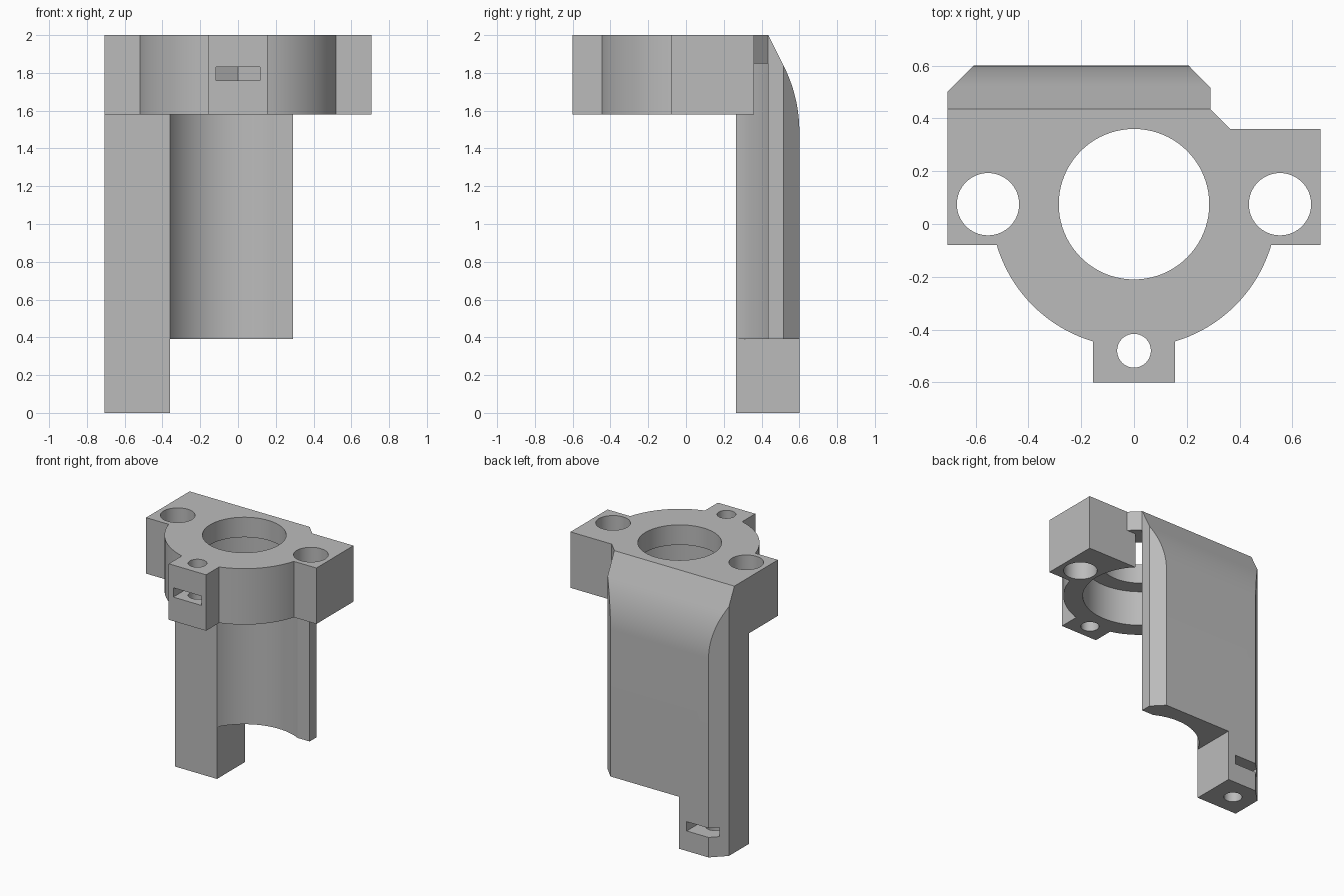
import bpy
import bmesh
from math import sin, cos, pi, radians, atan2, hypot

cube = bpy.data.objects.get("Cube")
if cube:
    bpy.data.objects.remove(cube, do_unlink=True)

TOP, HEAD_BASE, LEDGE, COLUMN_BASE = 2.0, 1.58, 1.85, 0.39
CY = 0.075            # main bore axis
BORE_R, CRADLE_R = 0.285, 0.407


def prism(name, points, low, high, axis="z"):
    """Extrude a closed 2D outline along z (points are x, y) or x (points are y, z)."""
    place = (lambda p, h: (p[0], p[1], h)) if axis == "z" else (lambda p, h: (h, p[0], p[1]))
    bm = bmesh.new()
    face = bm.faces.new([bm.verts.new(place(p, low)) for p in points])
    ext = bmesh.ops.extrude_face_region(bm, geom=[face])
    a, b = place((0, 0), low), place((0, 0), high)
    move = [q - p for p, q in zip(a, b)]
    bmesh.ops.translate(bm, vec=move, verts=[v for v in ext["geom"] if isinstance(v, bmesh.types.BMVert)])
    bmesh.ops.recalc_face_normals(bm, faces=bm.faces)
    mesh = bpy.data.meshes.new(name)
    bm.to_mesh(mesh)
    bm.free()
    obj = bpy.data.objects.new(name, mesh)
    bpy.context.collection.objects.link(obj)
    return obj


def arc(cx, cy, r, start, end, n):
    return [(cx + r * cos(start + (end - start) * i / n),
             cy + r * sin(start + (end - start) * i / n)) for i in range(n + 1)]


def circle(cx, cy, r, n=64):
    return arc(cx, cy, r, 0, 2 * pi, n)[:-1]


def rect(x0, x1, y0, y1):
    return [(x0, y0), (x1, y0), (x1, y1), (x0, y1)]


def nut_slot(cx, cy, side):
    """Slot open towards side (-1 front, 1 back) with a hexagonal inner end."""
    w, flat, tip = 0.117, 0.067, 0.134
    return [(cx - w, cy + side * 0.4), (cx + w, cy + side * 0.4), (cx + w, cy - side * flat),
            (cx, cy - side * tip), (cx - w, cy - side * flat)]


# Full-height outline: side lugs, round front, front tab, chamfered back
rim_r = hypot(0.52, 0.155)
a_lug, a_tab = atan2(-0.155, -0.52), atan2(-0.52, -0.155)
left_rim = arc(0, CY, rim_r, a_lug, a_tab, 20)
right_rim = [(-x, y) for x, y in reversed(left_rim)]
outline = ([(-0.707, -0.08)] + left_rim + [(-0.155, -0.6), (0.155, -0.6)] + right_rim +
           [(0.707, -0.08), (0.707, 0.36), (0.365, 0.36), (0.29, 0.435), (0.29, 0.515),
            (0.207, 0.6), (-0.607, 0.6), (-0.707, 0.5)])
body = prism("bearing_bracket", outline, 0, TOP)

# Region behind the sloped and rounded upper back
R, tilt = 0.77, radians(26.5)
back = arc(0.6 - R, 1.49, R, 0, tilt, 14)
y_end, z_end = back[-1]
back.append((y_end - (2.1 - z_end) * sin(tilt) / cos(tilt), 2.1))
back += [(0.9, 2.1), (0.9, 1.49)]

cutters = [
    prism("front_clearance", rect(-1, 1, -1, 0.265), -0.1, HEAD_BASE),
    prism("side_clearance", rect(0.15, 1, 0, 0.435), -0.1, HEAD_BASE),
    prism("lug_gap", rect(0.15, 0.4, 0.36, 0.435), 1.5, LEDGE),
    prism("under_column", rect(-0.36, 1, 0, 1), -0.1, COLUMN_BASE),
    prism("cradle", circle(0, CY, CRADLE_R, 96), 0.2, LEDGE),
    prism("bore", circle(0, CY, BORE_R, 80), 1.7, 2.1),
    prism("back_slope", back, -1, 1, "x"),
    prism("left_lug_hole", circle(0.553, CY, 0.118), 1.5, 2.1),
    prism("right_lug_hole", circle(-0.553, CY, 0.118), 1.5, 2.1),
    prism("tab_hole", circle(0, -0.48, 0.064, 40), 1.5, 2.1),
    prism("tab_nut_slot", nut_slot(0, -0.48, -1), 1.76, 1.83),
    prism("foot_hole", circle(-0.543, 0.43, 0.064, 40), -0.1, 0.4),
    prism("foot_nut_slot", nut_slot(-0.543, 0.43, 1), 0.15, 0.22),
]

bpy.ops.object.select_all(action="DESELECT")
bpy.context.view_layer.objects.active = body
body.select_set(True)
for cutter in cutters:
    cutter.hide_render = True
    mod = body.modifiers.new(cutter.name, "BOOLEAN")
    mod.operation, mod.solver, mod.object = "DIFFERENCE", "EXACT", cutter
    bpy.ops.object.modifier_apply(modifier=mod.name)
    bpy.data.objects.remove(cutter, do_unlink=True)

# Single grey finish
grey = bpy.data.materials.new("plain_grey")
grey.use_nodes = True
colour = (0.5, 0.5, 0.5, 1)
grey.diffuse_color = colour
grey.node_tree.nodes["Principled BSDF"].inputs["Base Color"].default_value = colour
body.data.materials.clear()
body.data.materials.append(grey)
bpy.ops.object.shade_smooth_by_angle(angle=radians(20))
